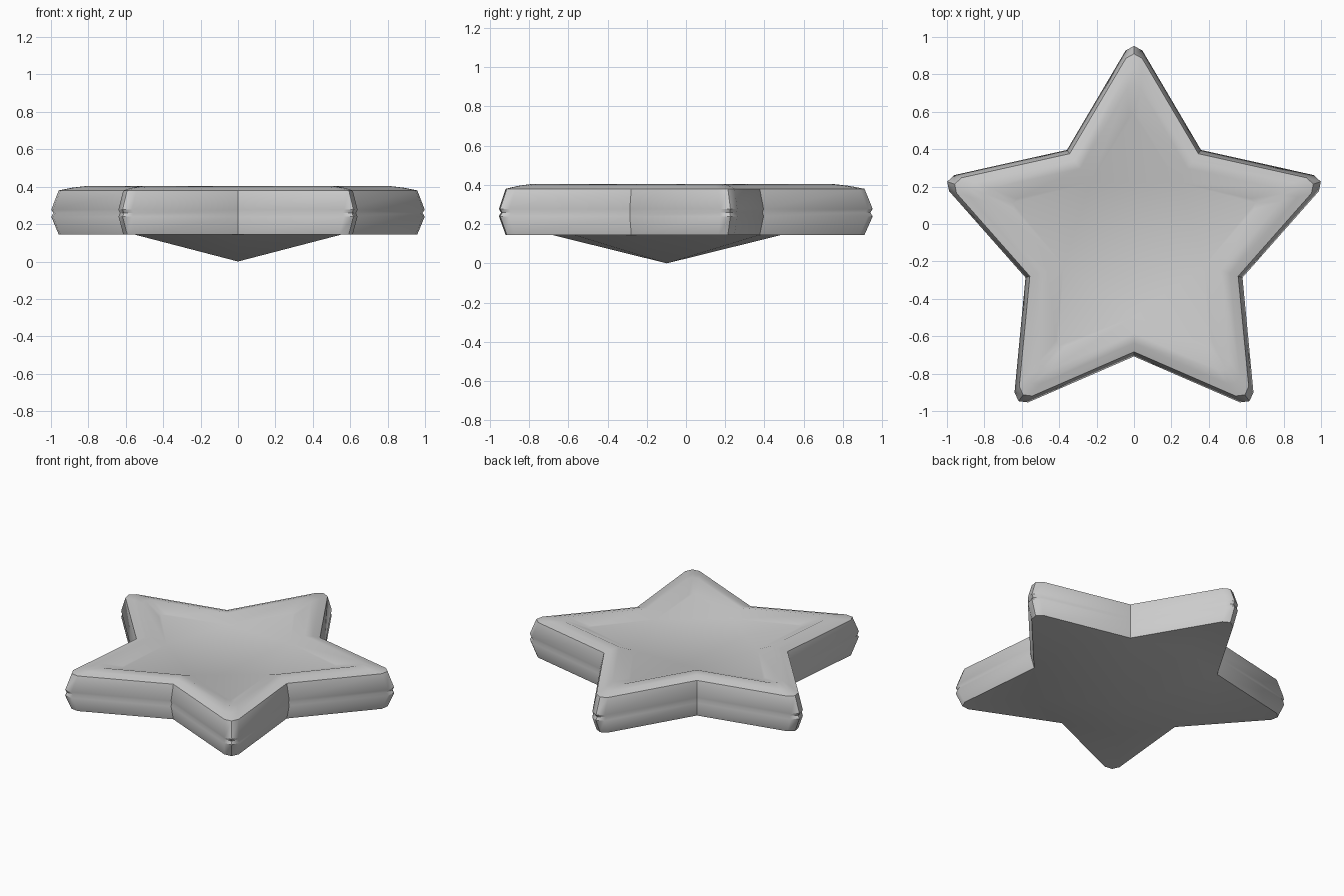
import bpy, bmesh
from math import radians, sin, cos

if "Cube" in bpy.data.objects:
    bpy.data.objects.remove(bpy.data.objects["Cube"])

CENTRE_Y = -0.098
INNER_R, TIP_R, CORNER_R, CORNER_W = 0.61, 1.05, 1.025, 0.045


def star_outline():
    """Blunt-tipped star: corner, tip, corner, valley for each arm."""
    points = []
    for i in range(5):
        a = radians(90 + 72 * i)
        for r, t in ((CORNER_R, -CORNER_W), (TIP_R, 0), (CORNER_R, CORNER_W)):
            points.append((r * cos(a) - t * sin(a), r * sin(a) + t * cos(a)))
        v = a + radians(36)
        points.append((INNER_R * cos(v), INNER_R * sin(v)))
    return points


# Cross-section as (scale of the star, height), from underside to dish floor
profile = [(0.96, 0.145), (1.0, 0.24), (0.988, 0.259), (1.0, 0.277),
           (0.96, 0.38), (0.885, 0.395), (0.80, 0.405), (0.65, 0.368)]

bm = bmesh.new()
outline = star_outline()
n = len(outline)
rings = [[bm.verts.new((x * s, y * s + CENTRE_Y, z)) for x, y in outline]
         for s, z in profile]

# Grooved side, rounded rim and sloping dish wall
for low, high in zip(rings, rings[1:]):
    for i in range(n):
        j = (i + 1) % n
        bm.faces.new((low[i], low[j], high[j], high[i]))

# Dish floor
bm.faces.new(rings[-1])

# Flat arm undersides and the shallow ten-sided point beneath the middle
base = rings[0]
apex = bm.verts.new((0, CENTRE_Y, 0))
r = INNER_R * profile[0][0]
for i in range(5):
    a = radians(90 + 72 * i)
    mid = bm.verts.new((r * cos(a), r * sin(a) + CENTRE_Y, profile[0][1]))
    k = 4 * i
    before, after = base[k - 1], base[k + 3]
    bm.faces.new((mid, after, base[k + 2], base[k + 1], base[k], before))
    bm.faces.new((apex, mid, before))
    bm.faces.new((apex, after, mid))

bmesh.ops.recalc_face_normals(bm, faces=bm.faces)
mesh = bpy.data.meshes.new("star_dish")
bm.to_mesh(mesh)
bm.free()
star = bpy.data.objects.new("star_dish", mesh)
bpy.context.collection.objects.link(star)

# Soft shading with crisp corners
bpy.context.view_layer.objects.active = star
star.select_set(True)
bpy.ops.object.shade_smooth_by_angle(angle=radians(40))
